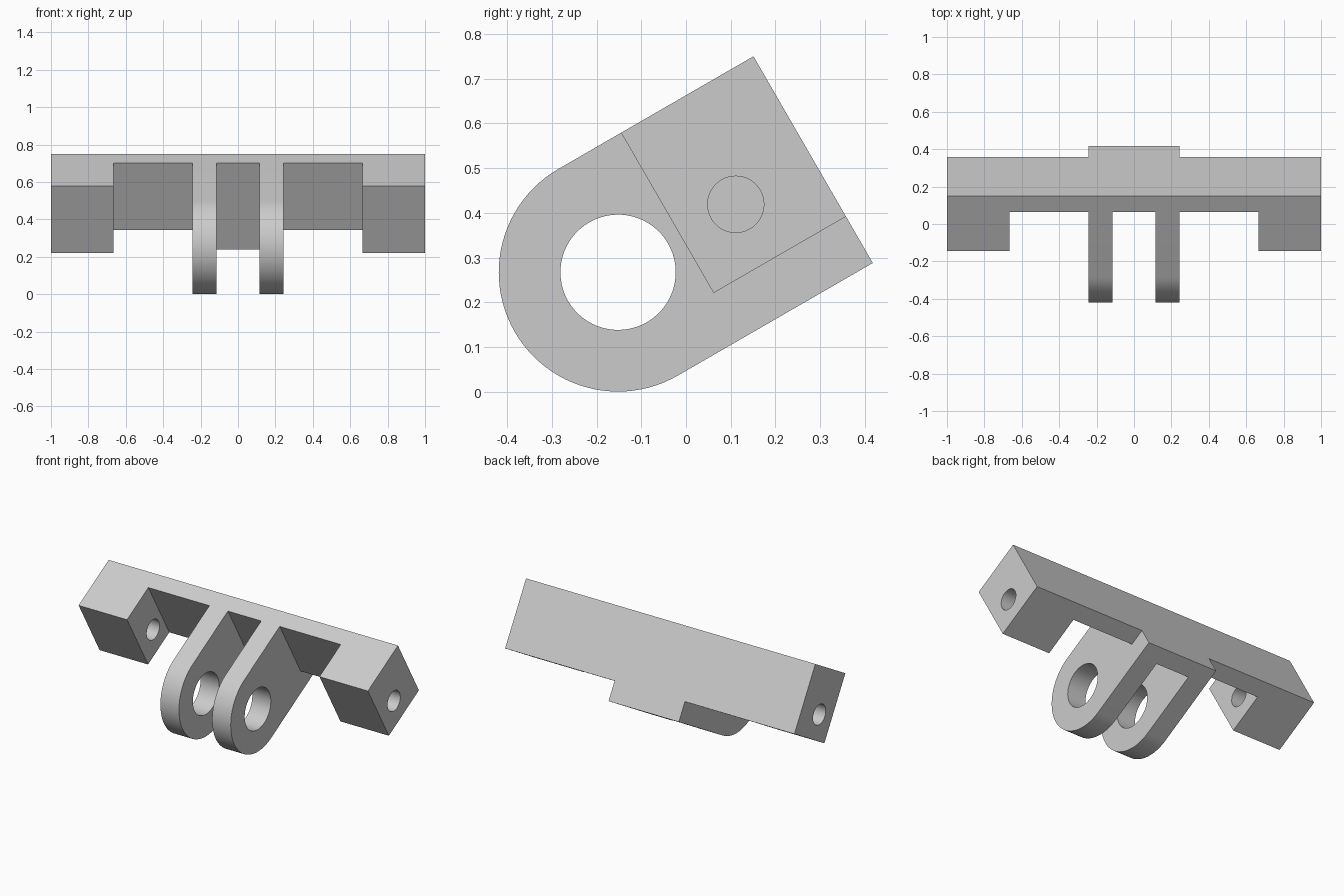
import bpy, bmesh
from math import radians, sin, cos, pi
from mathutils import Vector

cube = bpy.data.objects.get("Cube")
if cube:
    bpy.data.objects.remove(cube, do_unlink=True)

# Local frame: x across, y from lug centre to back, z across the lug height
R = 0.267            # lug radius, half the body height
BACK = 0.504         # rear face
PLATE = 0.404        # front face of the back plate
ARM_FRONT = 0.162    # front face of the end arms
ARM_IN = 0.665       # inner face of the end arms
LUG_IN, LUG_OUT = 0.115, 0.243
UNDER = -0.147       # underside of plate and arms
FAR = 1.5            # cutter overshoot


def prism(name, points, start, end, axis):
    """Extrude a 2D outline along x (points are y, z) or z (points are x, y)."""
    def place(p, d):
        return (d, p[0], p[1]) if axis == "x" else (p[0], p[1], d)
    bm = bmesh.new()
    base = [bm.verts.new(place(p, start)) for p in points]
    face = bm.faces.new(base)
    ext = bmesh.ops.extrude_face_region(bm, geom=[face])
    shift = Vector(place((0, 0), end - start))
    moved = [g for g in ext["geom"] if isinstance(g, bmesh.types.BMVert)]
    bmesh.ops.translate(bm, verts=moved, vec=shift)
    bmesh.ops.recalc_face_normals(bm, faces=bm.faces)
    mesh = bpy.data.meshes.new(name)
    bm.to_mesh(mesh)
    bm.free()
    obj = bpy.data.objects.new(name, mesh)
    bpy.context.collection.objects.link(obj)
    return obj


def arc(cy, radius, a0, a1, n):
    return [(cy + radius * cos(a0 + (a1 - a0) * i / n),
             radius * sin(a0 + (a1 - a0) * i / n)) for i in range(n + 1)]


def rect(x0, x1, y0, y1):
    return [(x0, y0), (x1, y0), (x1, y1), (x0, y1)]


# Body: round-nosed side profile across the whole width
profile = arc(0, R, pi / 2, 3 * pi / 2, 48) + [(BACK, -R), (BACK, R)]
body = prism("hinge_bracket", profile, -1, 1, "x")

# Cutters: slot between lugs, lug bore, then per side the recess, underside and arm bore
cutters = [
    prism("slot_cutter", rect(-LUG_IN, LUG_IN, -FAR, PLATE), -FAR, FAR, "z"),
    prism("lug_bore_cutter", arc(0, 0.129, 0, 2 * pi, 64)[:-1], -0.4, 0.4, "x"),
]
for s in (-1, 1):
    recess = [(LUG_OUT, -FAR), (FAR, -FAR), (FAR, ARM_FRONT),
              (ARM_IN, ARM_FRONT), (ARM_IN, PLATE), (LUG_OUT, PLATE)]
    cutters += [
        prism("recess_cutter", [(s * x, y) for x, y in recess], -FAR, FAR, "z"),
        prism("underside_cutter", rect(s * LUG_OUT, s * FAR, -FAR, FAR), -FAR, UNDER, "z"),
        prism("arm_bore_cutter", arc(0.304, 0.063, 0, 2 * pi, 48)[:-1],
              s * 0.55, s * 1.2, "x"),
    ]

for cutter in cutters:
    cutter.hide_render = True
    mod = body.modifiers.new(cutter.name, "BOOLEAN")
    mod.operation = "DIFFERENCE"
    mod.solver = "EXACT"
    mod.object = cutter

# Bake the cuts and drop the cutters
bpy.context.view_layer.update()
graph = bpy.context.evaluated_depsgraph_get()
baked = bpy.data.meshes.new_from_object(body.evaluated_get(graph))
body.modifiers.clear()
body.data = baked
for cutter in cutters:
    bpy.data.objects.remove(cutter, do_unlink=True)

# Tilt into place
body.rotation_euler = (radians(30), 0, 0)
body.location = (0, -0.152, R)

# Plain grey material
grey = bpy.data.materials.new("plain_grey")
grey.use_nodes = True
colour = (0.6, 0.6, 0.6, 1)
grey.diffuse_color = colour
grey.node_tree.nodes["Principled BSDF"].inputs["Base Color"].default_value = colour
body.data.materials.clear()
body.data.materials.append(grey)

bpy.ops.object.select_all(action="DESELECT")
body.select_set(True)
bpy.context.view_layer.objects.active = body
bpy.ops.object.shade_smooth_by_angle(angle=radians(30))
